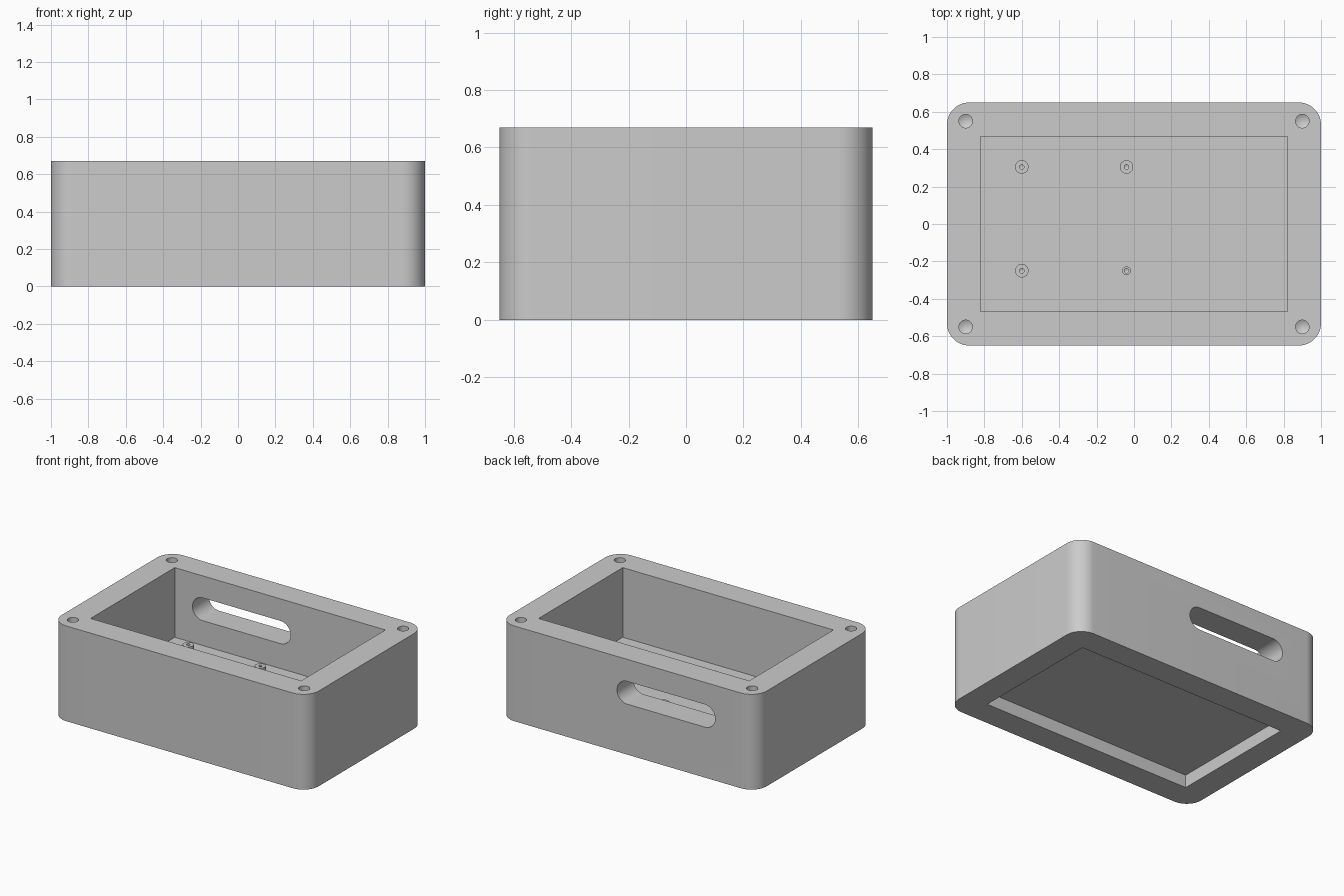
import bpy, bmesh, math
from mathutils import Matrix

cube = bpy.data.objects.get("Cube")
if cube:
    bpy.data.objects.remove(cube, do_unlink=True)

HX, HY, HEIGHT = 1.0, 0.65, 0.67          # outer half sizes and height
IX, IY = 0.82, 0.468                      # pocket half sizes
FLOOR_LOW, FLOOR_TOP, BOSS_TOP = 0.09, 0.18, 0.25

grey = bpy.data.materials.new("plain grey")
grey.use_nodes = True
colour = (0.6, 0.6, 0.6, 1)
grey.diffuse_color = colour
grey.node_tree.nodes["Principled BSDF"].inputs["Base Color"].default_value = colour


def finish(name, bm):
    bmesh.ops.recalc_face_normals(bm, faces=bm.faces)
    mesh = bpy.data.meshes.new(name)
    bm.to_mesh(mesh)
    bm.free()
    mesh.materials.append(grey)
    obj = bpy.data.objects.new(name, mesh)
    bpy.context.collection.objects.link(obj)
    return obj


def rounded_block(name, hx, hy, radius, z0, z1, matrix=Matrix(), steps=16):
    """Rounded rectangle extruded from z0 to z1."""
    bm = bmesh.new()
    ring = []
    for q, (sx, sy) in enumerate([(1, 1), (-1, 1), (-1, -1), (1, -1)]):
        for i in range(steps + 1 if radius else 1):
            a = (q + i / steps) * math.pi / 2
            ring.append(bm.verts.new((sx * (hx - radius) + radius * math.cos(a),
                                      sy * (hy - radius) + radius * math.sin(a), z0)))
    base = bm.faces.new(ring)
    top = bmesh.ops.extrude_face_region(bm, geom=[base], use_keep_orig=True)
    moved = [v for v in top["geom"] if isinstance(v, bmesh.types.BMVert)]
    bmesh.ops.translate(bm, verts=moved, vec=(0, 0, z1 - z0))
    bmesh.ops.remove_doubles(bm, verts=bm.verts, dist=1e-5)
    bm.transform(matrix)
    return finish(name, bm)


def drill(name, x, y, radius, z0, z1, tip=0.0):
    """Upright cylinder, with an optional pointed lower end."""
    bm = bmesh.new()
    bmesh.ops.create_cone(bm, cap_ends=True, segments=40, radius1=radius,
                          radius2=radius, depth=z1 - z0)
    bmesh.ops.translate(bm, verts=bm.verts, vec=(x, y, (z0 + z1) / 2))
    if tip:
        low = min(bm.faces, key=lambda f: f.calc_center_median().z)
        poked = bmesh.ops.poke(bm, faces=[low])
        poked["verts"][0].co.z -= tip
    return finish(name, bm)


def combine(obj, other, operation):
    mod = obj.modifiers.new("join", 'BOOLEAN')
    mod.operation, mod.solver, mod.object = operation, 'EXACT', other
    bpy.context.view_layer.objects.active = obj
    bpy.ops.object.modifier_apply(modifier=mod.name)
    bpy.data.objects.remove(other, do_unlink=True)


def shade(obj):
    bpy.ops.object.select_all(action='DESELECT')
    obj.select_set(True)
    bpy.context.view_layer.objects.active = obj
    bpy.ops.object.shade_smooth_by_angle(angle=math.radians(25))


# Case body with upper pocket and shallow underside recess
case = rounded_block("case_body", HX, HY, 0.12, 0, HEIGHT)
combine(case, rounded_block("pocket", IX, IY, 0, FLOOR_TOP, 1), 'DIFFERENCE')
combine(case, rounded_block("recess", IX, IY, 0, -0.2, FLOOR_LOW), 'DIFFERENCE')

# Rounded cable slot through the back wall
turn = Matrix.Translation((-0.3, 0.56, 0.435)) @ Matrix.Rotation(math.pi / 2, 4, 'X')
combine(case, rounded_block("slot", 0.382, 0.08, 0.0799, -0.2, 0.2, turn), 'DIFFERENCE')

# Blind lid screw holes in the four corners
for sx in (-1, 1):
    for sy in (-1, 1):
        combine(case, drill("screw_hole", 0.9 * sx, 0.55 * sy, 0.036, 0.35, 0.8, 0.02),
                'DIFFERENCE')
shade(case)

# Board standoffs on the pocket floor, one narrower than the rest
for i, (x, y) in enumerate([(-0.6, 0.305), (-0.04, 0.305), (-0.6, -0.25), (-0.04, -0.25)]):
    radius = 0.023 if i == 3 else 0.036
    boss = drill(f"standoff_{i + 1}", x, y, radius, FLOOR_TOP - 0.01, BOSS_TOP)
    combine(boss, drill("pilot_hole", x, y, 0.012, FLOOR_TOP + 0.01, 0.4, 0.006),
            'DIFFERENCE')
    shade(boss)
